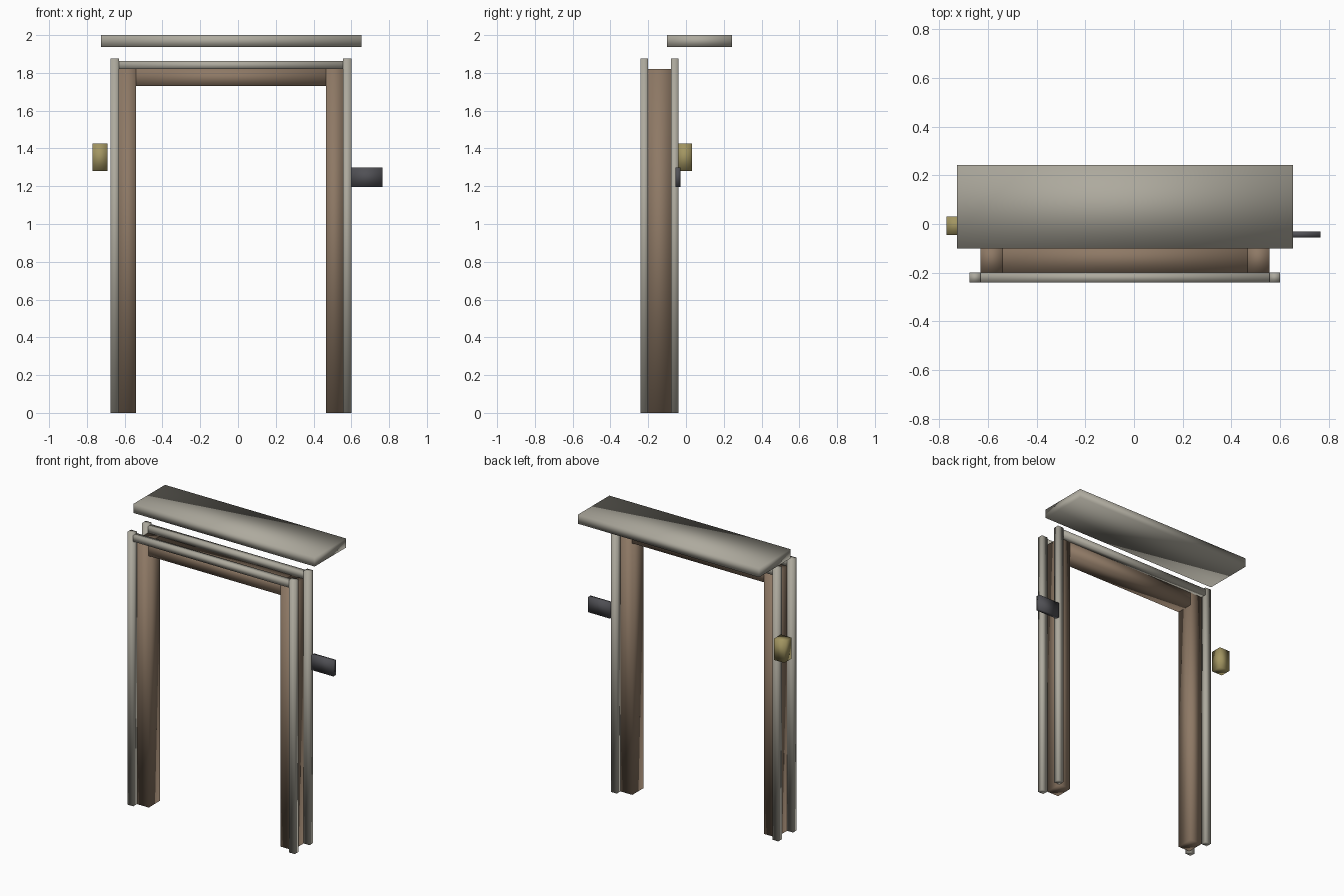
import bpy

if "Cube" in bpy.data.objects:
    bpy.data.objects.remove(bpy.data.objects["Cube"])


def material(name, rgb):
    m = bpy.data.materials.new(name)
    m.diffuse_color = (*rgb, 1)
    m.use_nodes = True
    m.node_tree.nodes["Principled BSDF"].inputs["Base Color"].default_value = m.diffuse_color
    return m


wood = material("brown_wood", (0.27, 0.19, 0.13))
trim = material("pale_trim", (0.42, 0.40, 0.34))
brass = material("brass", (0.36, 0.30, 0.12))
dark = material("dark_metal", (0.08, 0.08, 0.09))


def box(name, x, y, z, mat):
    """Soft-shaded box spanning the given (min, max) ranges."""
    bpy.ops.mesh.primitive_cube_add(size=1)
    o = bpy.context.object
    o.name = name
    for v in o.data.vertices:
        v.co = [lo if c < 0 else hi for c, (lo, hi) in zip(v.co, (x, y, z))]
    o.data.shade_smooth()
    o.data.materials.append(mat)
    return o


CX = -0.037                      # centre line of the doorway
INNER, OUTER, EDGE = 0.502, 0.592, 0.637
DEPTH = (-0.20, -0.08)


def side_range(s, a, b):
    return tuple(sorted((CX + s * a, CX + s * b)))


# Door lining: two jambs and the lintel between them
for side, s in (("left", -1), ("right", 1)):
    box(f"{side}_jamb", side_range(s, INNER, OUTER), DEPTH, (0, 1.82), wood)
box("lintel", (CX - INNER, CX + INNER), DEPTH, (1.73, 1.82), wood)

# Trim surrounds on the front and back faces
for face, y in (("front", (-0.24, -0.20)), ("back", (-0.08, -0.04))):
    for side, s in (("left", -1), ("right", 1)):
        box(f"{face}_{side}_trim_post", side_range(s, OUTER, EDGE), y, (0, 1.875), trim)
    box(f"{face}_top_trim", (CX - OUTER, CX + OUTER), y, (1.82, 1.863), trim)

# Canopy slab floating above the doorway
box("canopy", (-0.726, 0.653), (-0.10, 0.243), (1.938, 2.0), trim)

# Wall lamp on the left, sign plate on the right
box("wall_lamp", (-0.77, -0.69), (-0.045, 0.031), (1.28, 1.425), brass)
box("sign_plate", (0.60, 0.765), (-0.056, -0.030), (1.195, 1.30), dark)
